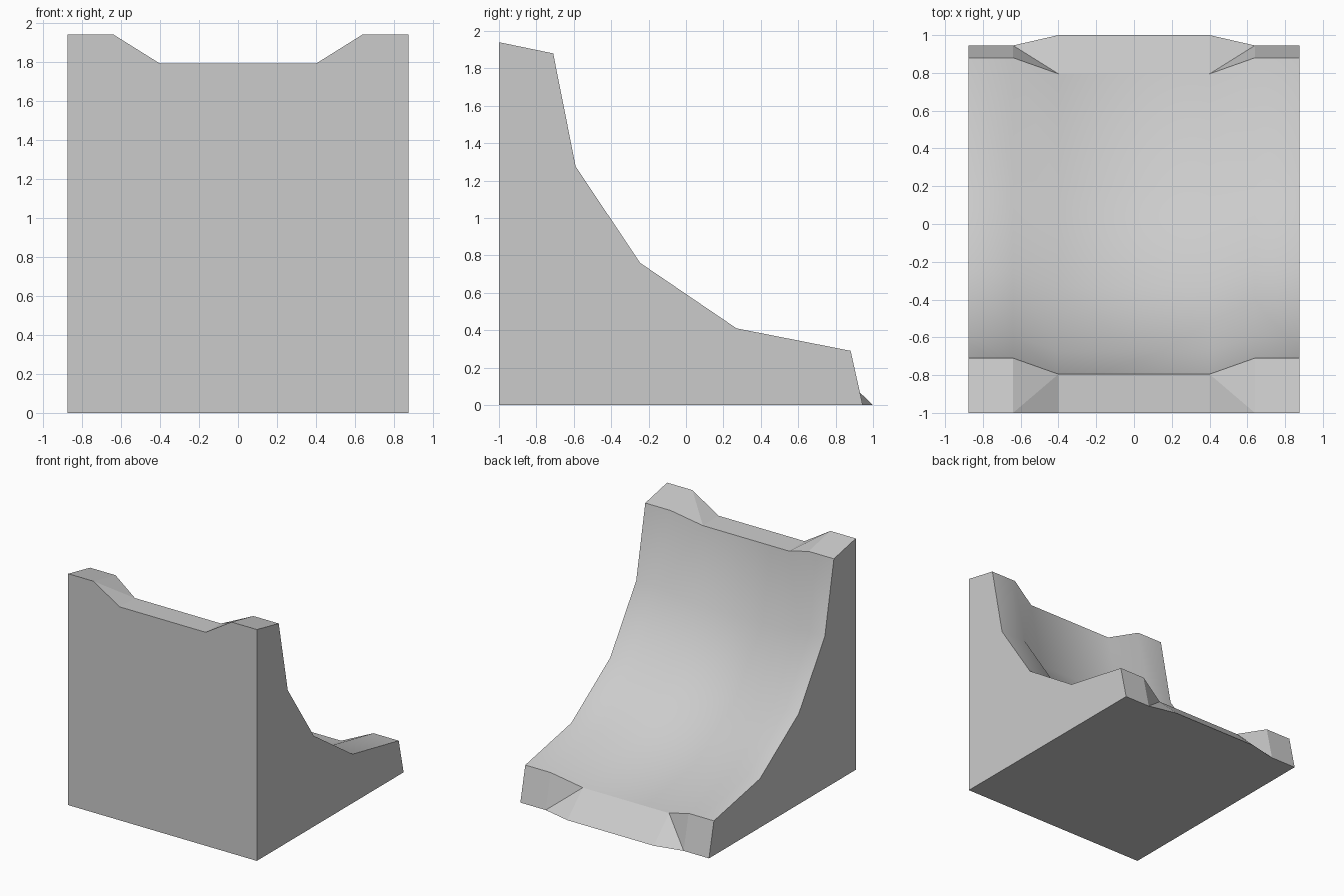
import bpy, bmesh, math

cube = bpy.data.objects.get("Cube")
if cube:
    bpy.data.objects.remove(cube, do_unlink=True)

# One plain grey for the whole piece
grey = bpy.data.materials.new("light_grey")
grey.use_nodes = True
color = (0.6, 0.6, 0.6, 1)
grey.diffuse_color = color
grey.node_tree.nodes["Principled BSDF"].inputs["Base Color"].default_value = color

# Profiles as (y, z): raised side rails and the sunken channel between them
curve = [(-0.71, 1.88), (-0.59, 1.275), (-0.245, 0.76), (0.27, 0.41), (0.88, 0.29)]
rail = [(-1, 0), (-1, 1.94)] + curve + [(0.945, 0)]
channel = [(-1, 0), (-1, 1.79)] + [(y - 0.085, z - 0.095) for y, z in curve] + [(1, 0)]
stations = [(0, channel), (0.4, channel), (0.64, rail), (0.875, rail)]

# Loft the left half through the stations
bm = bmesh.new()
rows = [[bm.verts.new((x, y, z)) for y, z in profile] for x, profile in stations]
count = len(rail)
ramp = range(2, 6)
curved = []
for s, (a, b) in enumerate(zip(rows, rows[1:])):
    for j in range(count):
        k = (j + 1) % count
        if s == 1 and j == 1:      # notch beside the upper block
            faces = [(a[j], b[j], a[k]), (b[j], b[k], a[k])]
        elif s == 1 and j == 6:    # notch beside the lower block
            faces = [(a[j], b[j], b[k]), (a[j], b[k], a[k])]
        else:
            faces = [(a[j], b[j], b[k], a[k])]
        for verts in faces:
            face = bm.faces.new(verts)
            face.smooth = j in ramp
            curved.append(face.smooth)
bm.faces.new(list(reversed(rows[-1])))     # outer side wall
curved.append(False)

mesh = bpy.data.meshes.new("curved_ramp_block")
bm.to_mesh(mesh)
bm.free()
mesh.materials.append(grey)
block = bpy.data.objects.new("curved_ramp_block", mesh)
bpy.context.collection.objects.link(block)

# Smooth the ramp, keep the rest flat
bpy.ops.object.select_all(action='DESELECT')
block.select_set(True)
bpy.context.view_layer.objects.active = block
bpy.ops.object.shade_smooth_by_angle(angle=math.radians(32))
for polygon, smooth in zip(mesh.polygons, curved):
    polygon.use_smooth = smooth

# Right half
mirror = block.modifiers.new("mirror", 'MIRROR')
mirror.use_axis[0] = True
mirror.use_mirror_merge = True
